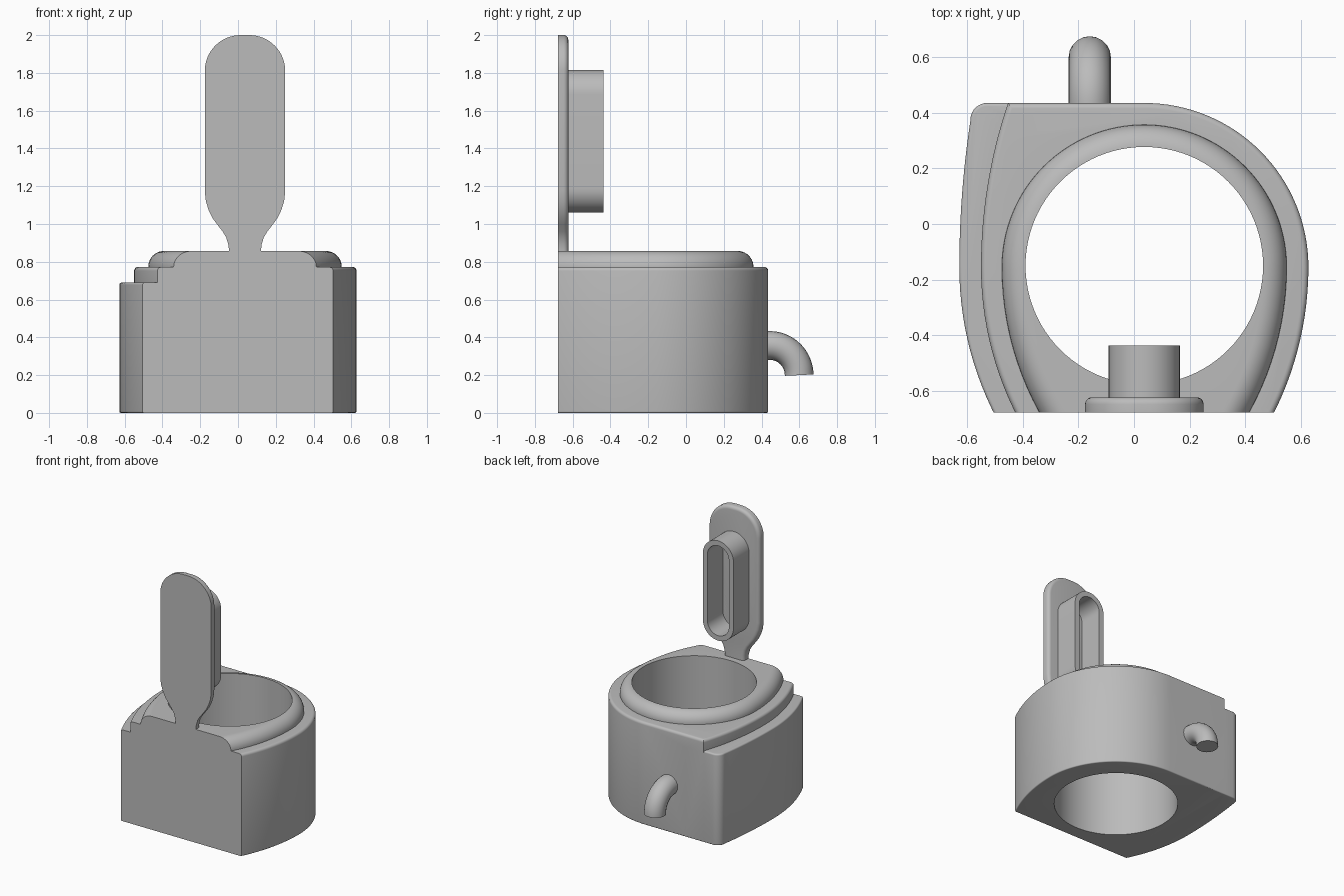
import bpy, bmesh
from math import sin, cos, pi, asin, radians

cube = bpy.data.objects.get("Cube")
if cube:
    bpy.data.objects.remove(cube, do_unlink=True)

grey = bpy.data.materials.new("plain_grey")
grey.use_nodes = True
COLOUR = (0.5, 0.5, 0.5, 1)
grey.diffuse_color = COLOUR
grey.node_tree.nodes["Principled BSDF"].inputs["Base Color"].default_value = COLOUR

CX, CY = 0.037, -0.155   # centre of the round opening
FRONT, BACK = -0.677, 0.435


def arc(cx, cy, r, a0, a1, n):
    return [(cx + r * cos(a0 + (a1 - a0) * i / n), cy + r * sin(a0 + (a1 - a0) * i / n))
            for i in range(n + 1)]


def prism(name, outline, lo, hi, axis="z", top=0, bottom=0, segments=5):
    """Extrude an outline along z or y, rounding its end edges."""
    place = (lambda u, v, w: (u, v, w)) if axis == "z" else (lambda u, v, w: (u, w, v))
    k = 2 if axis == "z" else 1
    bm = bmesh.new()
    rings = [[bm.verts.new(place(u, v, w)) for u, v in outline] for w in (lo, hi)]
    for ring in rings:
        bm.faces.new(ring)
    n = len(outline)
    for i in range(n):
        j = (i + 1) % n
        bm.faces.new((rings[0][i], rings[0][j], rings[1][j], rings[1][i]))
    bmesh.ops.recalc_face_normals(bm, faces=bm.faces)
    for level, size in ((hi, top), (lo, bottom)):
        if size:
            edges = [e for e in bm.edges if all(abs(v.co[k] - level) < 1e-5 for v in e.verts)]
            bmesh.ops.bevel(bm, geom=edges, offset=size, segments=segments, profile=0.5,
                            affect='EDGES', clamp_overlap=False)
    mesh = bpy.data.meshes.new(name)
    bm.to_mesh(mesh)
    bm.free()
    mesh.materials.append(grey)
    obj = bpy.data.objects.new(name, mesh)
    bpy.context.collection.objects.link(obj)
    return obj


def activate(obj):
    bpy.ops.object.select_all(action='DESELECT')
    obj.select_set(True)
    bpy.context.view_layer.objects.active = obj


def combine(obj, other, operation):
    """Apply a boolean and discard the helper."""
    mod = obj.modifiers.new(operation, 'BOOLEAN')
    mod.operation, mod.object, mod.solver = operation, other, 'EXACT'
    activate(obj)
    bpy.ops.object.modifier_apply(modifier=mod.name)
    bpy.data.objects.remove(other, do_unlink=True)


def smooth(obj):
    activate(obj)
    bpy.ops.object.shade_smooth_by_angle(angle=radians(30))


def side_arcs(r, big, front):
    """Right and left lower sides, tangent to the round back, running to the front."""
    a = asin((CY - front) / big)
    right = arc(CX + r - big, CY, big, -a, 0, 14)
    left = arc(CX - r + big, CY, big, pi, pi + a, 14)
    return right, left


# Main body: round on one side, squared off at the back corner
right, left = side_arcs(0.59, 1.17, -0.74)
step_r = 1.84
step = arc(-0.55 + step_r, CY, step_r, pi - asin((BACK - CY) / step_r), pi, 14)
lower_step = [(x + 0.003, y) for x, y in side_arcs(0.59, 1.17, -0.74)[1]]
shift = -0.55 - lower_step[0][0]
lower_step = [(x + shift, y) for x, y in lower_step]
outline = right[:-1] + arc(CX, CY, 0.59, 0, pi / 2, 32) + step + lower_step[1:]
body = prism("body", outline, 0, 0.772, top=0.02, bottom=0.008)

# Lower ledge along the right-hand side
edge_r = 3.5
corner = arc(-0.528, BACK - 0.06, 0.06, pi / 2, pi - 0.13, 8)
upper = arc(-0.628 + edge_r, CY, edge_r, pi - asin((0.37 - CY) / edge_r), pi, 12)
lower = [(x - 0.628 - left[0][0], y) for x, y in left]
ledge = prism("ledge", [(-0.3, -0.74), (-0.3, BACK)] + corner + upper + lower[1:],
              0, 0.69, top=0.012, bottom=0.008)
combine(body, ledge, 'UNION')

# Raised rounded rim
right, left = side_arcs(0.512, 1.08, -0.8)
rim = prism("rim", right[:-1] + arc(CX, CY, 0.512, 0, pi, 64) + left[1:],
            0.6, 0.857, top=0.083, segments=10)
combine(body, rim, 'UNION')

# Opening through the body, and the flat front
combine(body, prism("opening", arc(CX, CY + 0.005, 0.427, 0, 2 * pi, 96)[:-1], -0.2, 1.2), 'DIFFERENCE')
slab = [(-1, -1), (1, -1), (1, FRONT), (-1, FRONT)]
combine(body, prism("front_trim", slab, -0.2, 1.2), 'DIFFERENCE')
smooth(body)

# Upright plate with a narrow neck
neck = [(0.085, 0.81), (0.085, 0.865), (0.089, 0.895), (0.1, 0.93), (0.118, 0.96), (0.147, 0.997),
        (0.173, 1.033), (0.193, 1.075), (0.207, 1.12), (0.213, 1.175)]
half = neck + arc(0.023, 1.81, 0.19, 0, pi / 2, 16)
plate = prism("upright_plate", [(CX + x, z) for x, z in half] + [(CX - x, z) for x, z in reversed(half)],
              FRONT, -0.623, axis="y", top=0.025)
smooth(plate)


# Hollow oblong collar on the back of the plate
def stadium(r):
    return arc(CX, 1.687, r, 0, pi, 24) + arc(CX, 1.188, r, pi, 2 * pi, 24)


collar = prism("collar", stadium(0.128), -0.63, -0.437, axis="y")
combine(collar, prism("collar_opening", stadium(0.09), -0.623, -0.3, axis="y"), 'DIFFERENCE')
smooth(collar)

# Bent spout at the back
curve = bpy.data.curves.new("spout", 'CURVE')
curve.dimensions = '3D'
curve.bevel_depth, curve.bevel_resolution, curve.use_fill_caps = 0.076, 8, True
path = [(0.40, 0.357)] + arc(0.442, 0.2, 0.157, pi / 2, 0, 16)
spline = curve.splines.new('POLY')
spline.points.add(len(path) - 1)
for point, (y, z) in zip(spline.points, path):
    point.co = (-0.159, y, z, 1)
spout = bpy.data.objects.new("spout", curve)
bpy.context.collection.objects.link(spout)
curve.materials.append(grey)
activate(spout)
bpy.ops.object.convert(target='MESH')
smooth(bpy.context.view_layer.objects.active)
